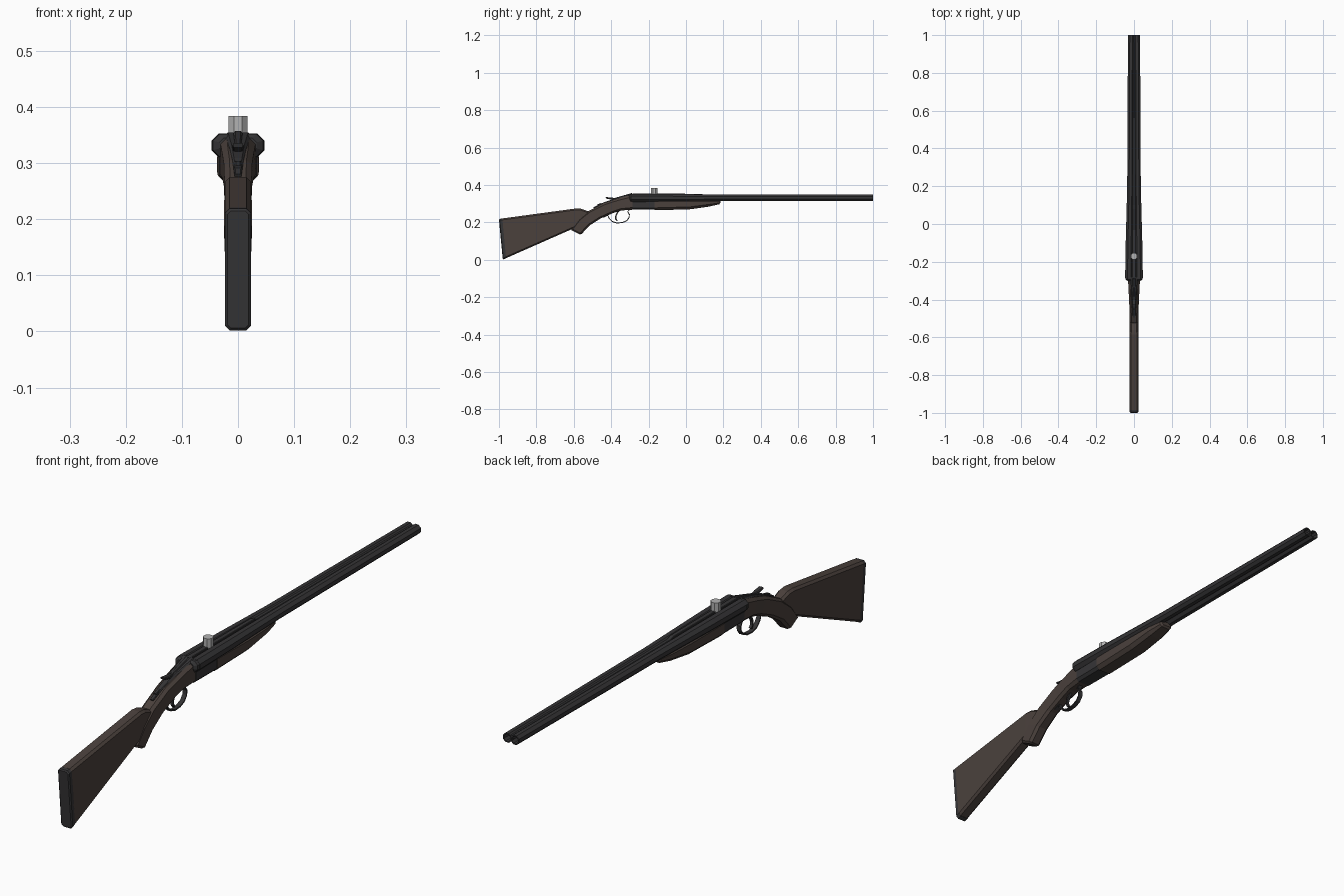
import bpy, bmesh, math
from mathutils import Vector


def material(name, rgb):
    m = bpy.data.materials.new(name)
    m.diffuse_color = (*rgb, 1)
    return m


WOOD = material("dark_wood", (0.070, 0.053, 0.046))
METAL = material("dark_metal", (0.036, 0.035, 0.037))
PALE = material("pale_metal", (0.45, 0.45, 0.45))


def finish(name, bm, mat):
    bmesh.ops.recalc_face_normals(bm, faces=bm.faces)
    me = bpy.data.meshes.new(name)
    bm.to_mesh(me)
    bm.free()
    ob = bpy.data.objects.new(name, me)
    bpy.context.collection.objects.link(ob)
    me.materials.append(mat)
    return ob


def skin(bm, rings, caps=True):
    loops = [[bm.verts.new(p) for p in r] for r in rings]
    for a, b in zip(loops, loops[1:]):
        for i in range(len(a)):
            j = (i + 1) % len(a)
            bm.faces.new((a[i], a[j], b[j], b[i]))
    if caps:
        bm.faces.new(loops[0])
        bm.faces.new(loops[-1])


def loft(name, stations, mat, x=0):
    """Chamfered box through stations: top y,z, bottom y,z, half width, chamfer."""
    rings = []
    for yt, zt, yb, zb, w, c in stations:
        top, bot = Vector((x, yt, zt)), Vector((x, yb, zb))
        d = (bot - top).normalized() * c
        half = [(w - c, top), (w, top + d), (w, bot - d), (w - c, bot)]
        rings.append([p + Vector((s, 0, 0)) for s, p in half] +
                     [p - Vector((s, 0, 0)) for s, p in reversed(half)])
    bm = bmesh.new()
    skin(bm, rings)
    return finish(name, bm, mat)


def strap(name, pts, w, thick, mat):
    """Bent flat strip following y,z points."""
    bm = bmesh.new()
    rows = [[bm.verts.new((s * w, y, z)) for s in (-1, 1)] for y, z in pts]
    for a, b in zip(rows, rows[1:]):
        bm.faces.new((a[0], a[1], b[1], b[0]))
    ob = finish(name, bm, mat)
    mod = ob.modifiers.new("thickness", 'SOLIDIFY')
    mod.thickness, mod.offset = thick, 0
    return ob


# butt plate and stock
loft("butt_plate", [(-1.0, .215, -.98, .006, .019, .006),
                    (-.996, .219, -.976, .002, .023, .008),
                    (-.982, .221, -.962, .008, .023, .008)], METAL)
loft("stock", [(-.984, .221, -.964, .008, .023, .008),
               (-.585, .275, -.585, .175, .023, .008),
               (-.560, .273, -.555, .185, .022, .008),
               (-.525, .260, -.525, .200, .020, .008)], WOOD)

# pistol grip sweeping into the wrist
loft("grip", [(-.612, .158, -.568, .136, .018, .007),
              (-.613, .168, -.558, .138, .024, .009),
              (-.575, .218, -.515, .184, .025, .010),
              (-.520, .262, -.455, .222, .024, .010),
              (-.435, .305, -.390, .250, .025, .010),
              (-.370, .326, -.345, .264, .028, .010),
              (-.285, .350, -.285, .268, .032, .012)], WOOD)

# action body under the breech, and the hinge block
loft("action_body", [(-.287, .340, -.287, .268, .033, .010),
                     (-.160, .335, -.160, .268, .034, .010)], METAL)

# fore-end
loft("fore_end", [(-.168, .325, -.168, .265, .036, .013),
                  (.020, .325, .020, .270, .037, .013),
                  (.120, .325, .120, .284, .034, .012),
                  (.178, .320, .178, .297, .025, .007),
                  (.184, .318, .184, .304, .019, .004)], WOOD)


# barrels: tapered eight-sided tubes with a sunk bore
def barrel_ring(side, y, off, r):
    rad = r / math.cos(math.pi / 8)
    return [(side * off + rad * math.cos((i + .5) * math.pi / 4), y,
             .3315 + rad * math.sin((i + .5) * math.pi / 4)) for i in range(8)]


for side, label in ((-1, "left"), (1, "right")):
    bm = bmesh.new()
    skin(bm, [barrel_ring(side, *s) for s in (
        (-.285, .0255, .0215), (-.10, .0235, .0205), (.20, .0185, .0175),
        (1.0, .0155, .0165), (1.0, .0155, .0125), (.94, .0155, .0125))])
    finish(label + "_barrel", bm, METAL)
    # rounded fence behind each breech
    bm = bmesh.new()
    skin(bm, [barrel_ring(side, *s) for s in (
        (-.302, .020, .013), (-.294, .0245, .020), (-.280, .0255, .0215))])
    finish(label + "_fence", bm, METAL)

# rib along the top between the barrels
loft("top_rib", [(-.285, .354, -.285, .335, .010, .002),
                 (.08, .353, .08, .335, .008, .002),
                 (.10, .347, .10, .333, .007, .002),
                 (.998, .344, .998, .330, .005, .002)], METAL)

# tang inlaid along the top of the wrist
loft("tang", [(-.495, .281, -.485, .265, .006, .002),
              (-.435, .309, -.425, .290, .010, .003),
              (-.370, .331, -.365, .310, .015, .004),
              (-.280, .355, -.280, .330, .024, .006)], METAL)

# top lever with raised thumb piece, and safety button
loft("top_lever", [(-.430, .336, -.428, .328, .009, .002),
                   (-.405, .333, -.402, .322, .010, .003),
                   (-.380, .331, -.378, .315, .005, .002),
                   (-.290, .357, -.288, .340, .008, .003)], METAL)
loft("safety_button", [(-.475, .296, -.468, .276, .006, .002),
                       (-.452, .304, -.446, .285, .006, .002)], METAL)

# trigger guard loop and trigger
strap("trigger_guard", [(-.440, .228), (-.418, .238), (-.411, .222),
                        (-.395, .205), (-.370, .197), (-.340, .199),
                        (-.317, .209), (-.304, .226), (-.303, .243),
                        (-.312, .258), (-.300, .270)], .008, .005, METAL)
strap("trigger", [(-.355, .268), (-.368, .250), (-.376, .232),
                  (-.375, .218), (-.368, .208)], .005, .007, METAL)

# pale upright peg on the rib
bm = bmesh.new()
skin(bm, [[(.018 * math.cos((i + .5) * math.pi / 4),
            -.17 + .018 * math.sin((i + .5) * math.pi / 4), z)
           for i in range(8)] for z in (.340, .384)])
finish("sight_peg", bm, PALE)
